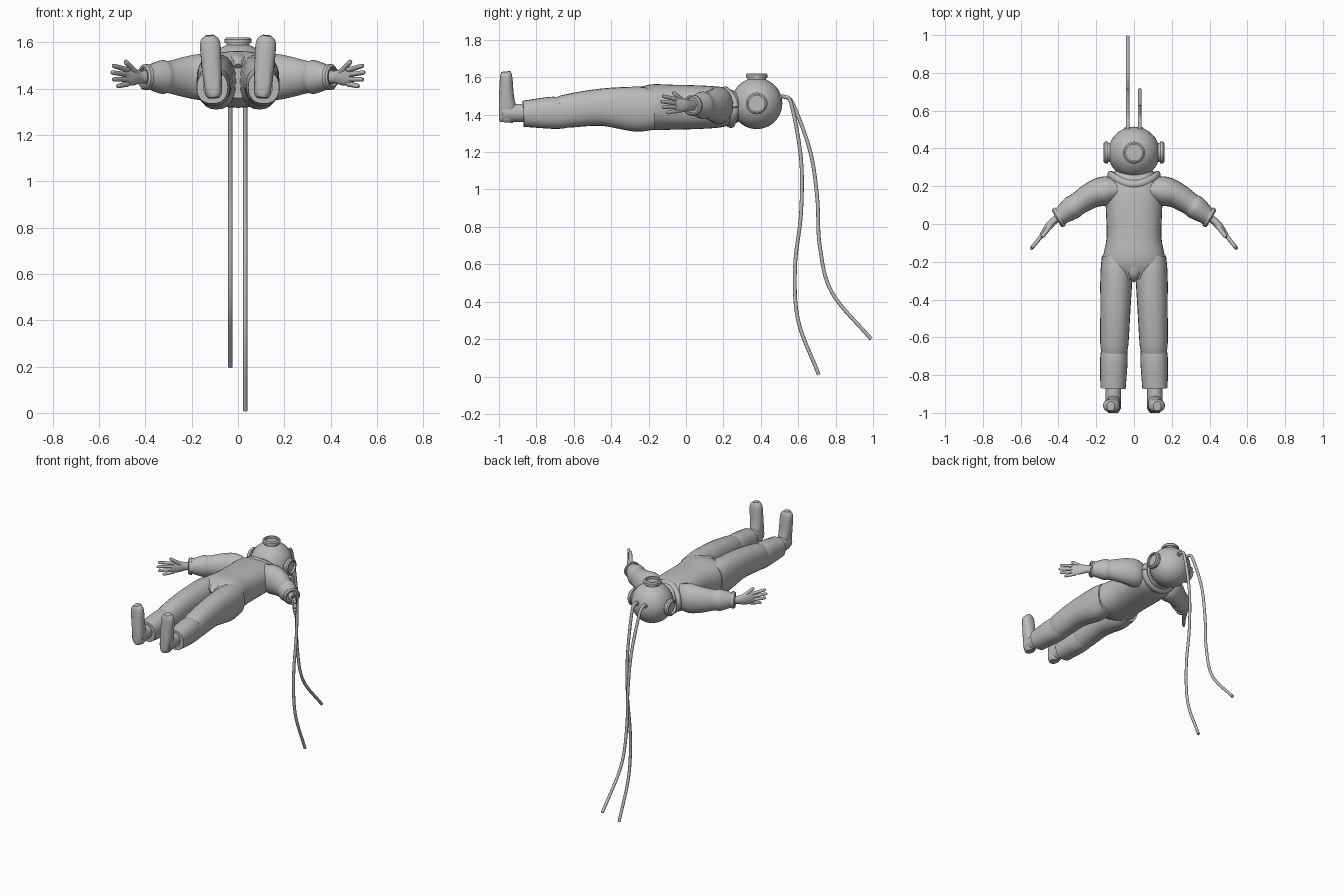
import bpy, bmesh, math
from mathutils import Vector, Matrix

default_cube = bpy.data.objects.get("Cube")
if default_cube:
    bpy.data.objects.remove(default_cube)

shade = (0.5, 0.5, 0.5, 1)
grey = bpy.data.materials.new("suit grey")
grey.use_nodes = True
grey.diffuse_color = shade
grey.node_tree.nodes["Principled BSDF"].inputs["Base Color"].default_value = shade

ALONG_X, ALONG_Y, ALONG_Z = (Vector(axis) for axis in Matrix.Identity(3))
MIDDLE = 1.44      # height of the lying body's centre line
ARM_HEIGHT = 1.45


def finish(name, bm):
    """Turn the bmesh into a smooth, grey object with crisp rims."""
    bmesh.ops.recalc_face_normals(bm, faces=bm.faces)
    mesh = bpy.data.meshes.new(name)
    bm.to_mesh(mesh)
    bm.free()
    mesh.materials.append(grey)
    part = bpy.data.objects.new(name, mesh)
    bpy.context.collection.objects.link(part)
    bpy.ops.object.select_all(action='DESELECT')
    part.select_set(True)
    bpy.context.view_layer.objects.active = part
    bpy.ops.object.shade_smooth_by_angle(angle=math.radians(40))


def resample(keys, steps):
    """Smooth curve through the key sections."""
    keys = [Vector(key) for key in keys]
    padded = [keys[0] * 2 - keys[1], *keys, keys[-1] * 2 - keys[-2]]
    smooth = []
    for before, start, end, after in zip(padded, padded[1:], padded[2:], padded[3:]):
        slope_in, slope_out = (end - before) / 2, (after - start) / 2
        for step in range(steps):
            t = step / steps
            ease = t * t * (3 - 2 * t)
            bend_in, bend_out = t * (1 - t) ** 2, t * t * (t - 1)
            smooth.append(start.lerp(end, ease) + slope_in * bend_in + slope_out * bend_out)
    return smooth + [keys[-1]]


def loft(name, sections, up=ALONG_Z, sides=24, steps=4, power=2, mirror=1, floor=-2):
    """Skin over sections given as x, y, z, half width, half height."""
    sections = resample(sections, steps)
    bm = bmesh.new()
    rings = []
    for i, section in enumerate(sections):
        centre, (width, height) = Vector(section[:3]), section[3:]
        following = sections[min(i + 1, len(sections) - 1)]
        tangent = Vector(following[:3]) - Vector(sections[max(i - 1, 0)][:3])
        across = tangent.cross(up).normalized()
        rise = across.cross(tangent).normalized()
        ring = []
        for k in range(sides):
            angle = math.tau * k / sides
            c, s = (math.copysign(abs(v) ** (2 / power), v)
                    for v in (math.cos(angle), math.sin(angle)))
            point = centre + across * c * width + rise * s * height
            ring.append(bm.verts.new((point.x * mirror, max(point.y, floor), point.z)))
        rings.append(ring)
    for near, far in zip(rings, rings[1:]):
        for k in range(sides):
            bm.faces.new((near[k - 1], near[k], far[k], far[k - 1]))
    bm.faces.new(rings[0])
    bm.faces.new(rings[-1])
    finish(name, bm)


def rimmed_disc(name, centre, axis, radius, depth, rim):
    """Short round neck with a raised rim and a recessed face."""
    outer, inner = radius + rim, radius - rim
    profile = [(0, -depth), (radius, -depth), (radius, 0), (outer, 0), (outer, 2 * rim),
               (radius, 3 * rim), (inner, 3 * rim), (inner, rim), (0, rim)]
    bm = bmesh.new()
    verts = [bm.verts.new((r, 0, h)) for r, h in profile]
    edges = [bm.edges.new(pair) for pair in zip(verts, verts[1:])]
    bmesh.ops.spin(bm, geom=verts + edges, cent=(0, 0, 0), axis=ALONG_Z,
                   angle=math.tau, steps=32)
    bmesh.ops.remove_doubles(bm, verts=bm.verts, dist=0.0001)
    turn = ALONG_Z.rotation_difference(Vector(axis)).to_matrix().to_4x4()
    bmesh.ops.transform(bm, matrix=Matrix.Translation(centre) @ turn, verts=bm.verts)
    finish(name, bm)


def finger(name, base, tip, radius, mirror):
    """Tapering finger with a rounded end."""
    base, tip = Vector(base), Vector(tip)
    sections = []
    for t in (0, 0.5, 0.9, 1):
        thickness = radius * (1 - t / 4) * (1 if t < 1 else 0.5)
        sections.append((*base.lerp(tip, t), thickness, thickness))
    loft(name, sections, sides=10, mirror=mirror)


# Helmet with three ports
helmet_centre = Vector((0, 0.378, 1.46))
helmet_radius = 0.137
bm = bmesh.new()
bmesh.ops.create_uvsphere(bm, u_segments=40, v_segments=24, radius=helmet_radius,
                          matrix=Matrix.Translation(helmet_centre))
finish("helmet", bm)
for name, axis in (("front", ALONG_Z), ("left", ALONG_X), ("right", -ALONG_X)):
    rimmed_disc(name + "_port", helmet_centre + axis * helmet_radius, axis,
                radius=0.05, depth=0.04, rim=0.008)

# Collar ring, dipping lower on the chest than on the back
collar = []
for k in range(25):
    c, s = math.cos(math.tau * k / 24), math.sin(math.tau * k / 24)
    dip = (0.05 if s > 0 else 0.02) * s * s
    collar.append((0.125 * c, 0.26 - dip, MIDDLE + 0.095 * s, 0.016, 0.022))
loft("collar", collar, up=ALONG_Y, sides=12, steps=2)

# Torso: neck, shoulders, waist, hips and seat
torso = [(0.28, 0.1, 0.08), (0.2, 0.15, 0.105), (0.1, 0.15, 0.115),
         (-0.07, 0.145, 0.12), (-0.2, 0.165, 0.12), (-0.29, 0.12, 0.08)]
loft("torso", [(0, y, MIDDLE, width, height) for y, width, height in torso],
     sides=36, power=2.4)
flap = [(-0.21, 1.53, 0.036), (-0.26, 1.52, 0.033), (-0.29, 1.49, 0.015)]
loft("front_flap", [(0, y, z, width, 0.025) for y, z, width in flap])

# Legs run from hip to hem; feet from heel to toe; sleeves from shoulder to wrist
leg = [(-0.17, 1.43, 0.08, 0.11), (-0.27, 1.43, 0.085, 0.12), (-0.45, 1.44, 0.08, 0.1),
       (-0.63, 1.42, 0.075, 0.09), (-0.67, 1.41, 0.07, 0.085),
       (-0.73, 1.41, 0.073, 0.085), (-0.87, 1.405, 0.067, 0.07)]
foot = [(1.36, 0.025, 0.036), (1.38, 0.037, 0.042), (1.43, 0.04, 0.05),
        (1.5, 0.043, 0.04), (1.6, 0.043, 0.033), (1.63, 0.02, 0.025)]
sleeve = [(0.08, 0.18, 0.055, 0.085), (0.15, 0.175, 0.078, 0.1), (0.22, 0.155, 0.07, 0.09),
          (0.3, 0.105, 0.06, 0.07), (0.33, 0.085, 0.063, 0.073), (0.39, 0.04, 0.046, 0.05)]
palm = [(0.38, 0.045, 0.026, 0.03), (0.42, 0.02, 0.02, 0.027),
        (0.45, -0.01, 0.02, 0.036), (0.49, -0.06, 0.012, 0.038)]
hand_direction = Vector((0.63, -0.78, 0))

for label, mirror in (("left", 1), ("right", -1)):
    # Trouser leg and boot with a flat sole
    loft(label + "_leg", [(0.085 - y * 0.03, y, z, width, height)
                          for y, z, width, height in leg], power=2.3, mirror=mirror)
    loft(label + "_ankle", [(0.11, y, 1.41, 0.042, 0.048) for y in (-0.85, -0.98)],
         mirror=mirror)
    loft(label + "_foot", [(0.11 + (z - MIDDLE) / 15, depth / 4 - 0.97, z, width, depth)
                           for z, width, depth in foot],
         up=ALONG_Y, power=2.3, mirror=mirror, floor=-1)

    # Sleeve, wrist cuff and open hand
    for name, sections in (("sleeve", sleeve), ("palm", palm)):
        loft(f"{label}_{name}", [(x, y, ARM_HEIGHT, width, height)
                                 for x, y, width, height in sections], mirror=mirror)
    rimmed_disc(label + "_cuff", (mirror * 0.39, 0.04, ARM_HEIGHT),
                (mirror * 0.86, -0.5, 0), radius=0.048, depth=0.01, rim=0.008)
    for i, name in enumerate(("index", "middle", "ring", "little")):
        base = Vector((0.475, -0.045, 1.48 - i * 0.02))
        reach = 0.115 - 0.01 * (i - 1) ** 2
        spread = ALONG_Z * (0.02 - i * 0.01)
        finger(f"{label}_{name}_finger", base, base + hand_direction * reach + spread,
               0.012, mirror)
    finger(label + "_thumb", (0.435, 0, 1.46), (0.488, -0.07, 1.52), 0.014, mirror)

# Air hose and lifeline, hanging from the back of the helmet at even drops
hoses = {"air_hose": (0.031, 0.01, (0.565, 0.615, 0.615, 0.583, 0.6, 0.71)),
         "lifeline": (-0.033, 0.2, (0.575, 0.665, 0.702, 0.715, 0.78, 0.99))}
for name, (x, end, sways) in hoses.items():
    top = 1.45
    drop = (top - end) / (len(sways) - 1)
    path = [(0.48, 1.49), (0.53, 1.495)]
    path += [(y, top - i * drop) for i, y in enumerate(sways)]
    loft(name, [(x, y, z, 0.01, 0.01) for y, z in path], up=ALONG_X, sides=12, steps=8)
    rimmed_disc(name + "_fitting", (x, 0.505, 1.49), ALONG_Y,
                radius=0.013, depth=0.02, rim=0.003)
